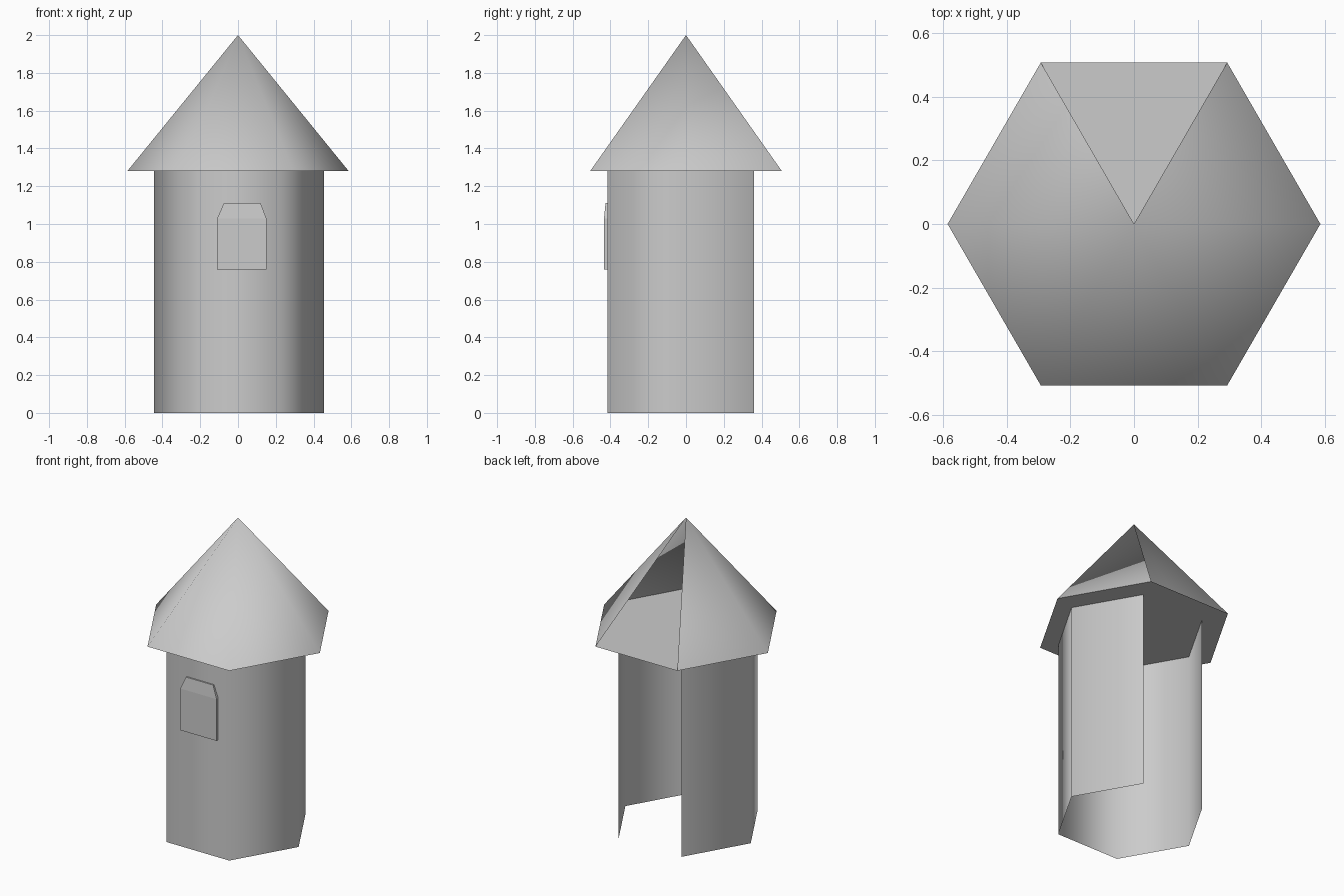
import bpy
from math import cos, sin, radians

if "Cube" in bpy.data.objects:
    bpy.data.objects.remove(bpy.data.objects["Cube"])


def hexagon(radius, z, cx=0.0, cy=0.0):
    return [(cx + radius * cos(radians(a)), cy + radius * sin(radians(a)), z)
            for a in range(0, 360, 60)]


def make(name, verts, faces, smooth):
    mesh = bpy.data.meshes.new(name)
    mesh.from_pydata(verts, [], faces)
    mesh.polygons.foreach_set("use_smooth", [smooth] * len(faces))
    mesh.update()
    obj = bpy.data.objects.new(name, mesh)
    bpy.context.collection.objects.link(obj)
    return obj


# Every hexagon side except the open back one (side 1, from 60 to 120 degrees)
sides = [(i, (i + 1) % 6) for i in range(6) if i != 1]

# Tower wall: thin shell, open at the bottom and back
low = hexagon(0.449, 0.0, 0.005, -0.028)
high = hexagon(0.449, 1.28, 0.005, -0.028)
make("tower_wall", low + high, [(a, b, b + 6, a + 6) for a, b in sides], True)

# Pointed roof, open at the back
eave = hexagon(0.586, 1.28)
make("roof", eave + [(0, 0, 2.0)], [(a, b, 6) for a, b in sides], True)

# Flat ceiling closing the underside of the roof
make("ceiling", eave, [(5, 4, 3, 2, 1, 0)], False)

# Window shutter: raised panel with clipped top corners leaning back
outline = [(-0.11, 0.76), (0.15, 0.76), (0.15, 1.03),
           (0.12, 1.11), (-0.075, 1.11), (-0.11, 1.03)]
front = [(x, -0.426 if z > 1.1 else -0.434, z) for x, z in outline]
back = [(x, -0.416, z) for x, z in outline]
faces = [(0, 1, 2, 5), (5, 2, 3, 4)]
faces += [(i, i + 6, (i + 1) % 6 + 6, (i + 1) % 6) for i in range(6)]
make("window", front + back, faces, False)
